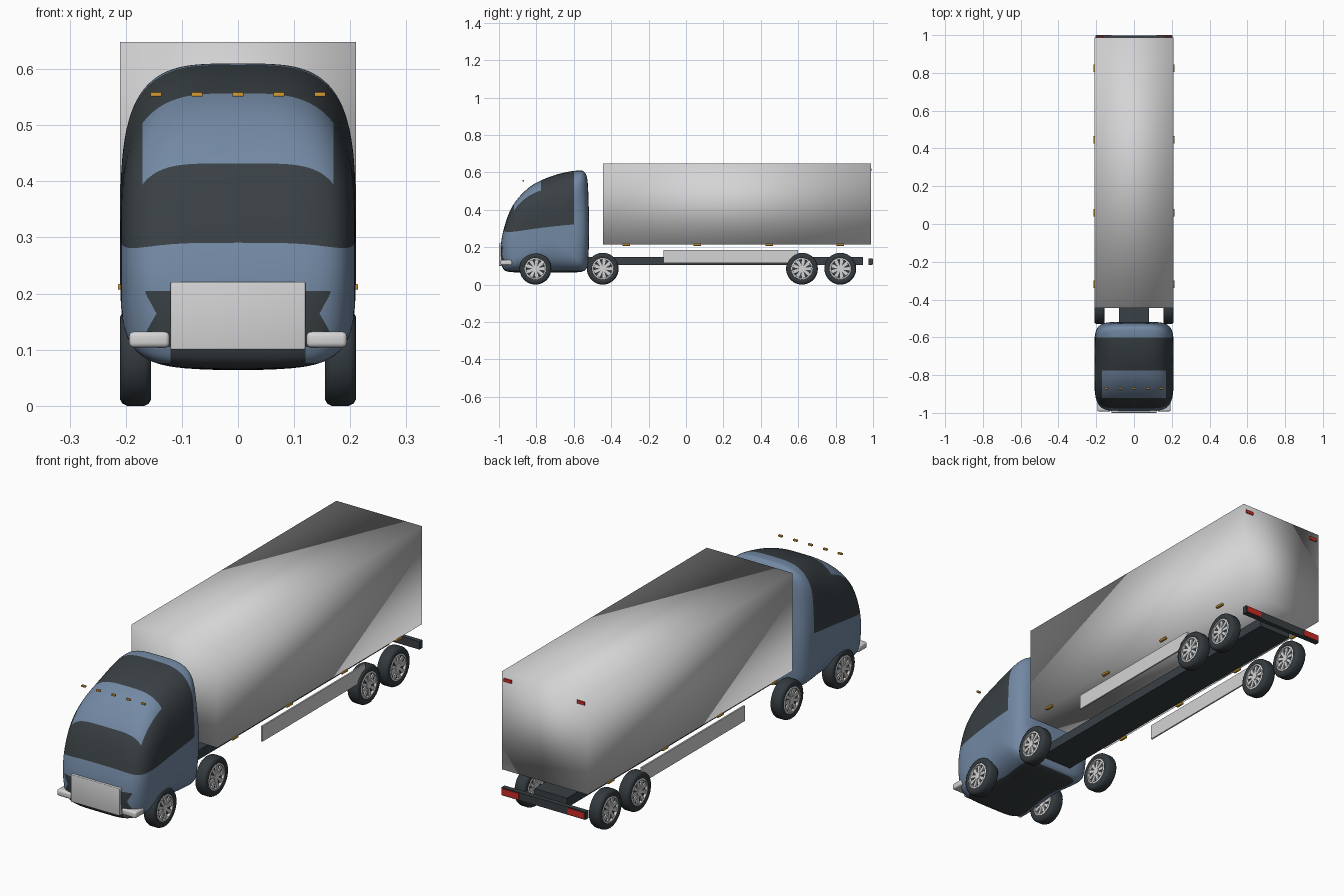
import bpy, bmesh, math
from mathutils import Vector, Matrix

if "Cube" in bpy.data.objects:
    bpy.data.objects.remove(bpy.data.objects["Cube"])


def make_mat(name, rgb):
    m = bpy.data.materials.new(name)
    m.diffuse_color = (*rgb, 1)
    m.use_nodes = True
    m.node_tree.nodes["Principled BSDF"].inputs["Base Color"].default_value = m.diffuse_color
    return m


BLUE = make_mat("steel blue paint", (0.17, 0.25, 0.37))
DARK = make_mat("dark glass and trim", (0.04, 0.05, 0.056))
TYRE = make_mat("tyre rubber", (0.033, 0.042, 0.048))
SILVER = make_mat("silver", (0.66, 0.66, 0.67))
ORANGE = make_mat("orange marker", (0.65, 0.32, 0.03))
RED = make_mat("red marker", (0.62, 0.025, 0.02))


def finish(name, bm, mats, angle=35):
    bmesh.ops.recalc_face_normals(bm, faces=bm.faces)
    me = bpy.data.meshes.new(name)
    bm.to_mesh(me)
    bm.free()
    for m in mats:
        me.materials.append(m)
    ob = bpy.data.objects.new(name, me)
    bpy.context.collection.objects.link(ob)
    bpy.ops.object.select_all(action='DESELECT')
    ob.select_set(True)
    bpy.context.view_layer.objects.active = ob
    if angle is None:
        bpy.ops.object.shade_smooth()
    elif angle > 0:
        bpy.ops.object.shade_smooth_by_angle(angle=math.radians(angle))
    return ob


def add_box(bm, lo, hi, bevel=0.0):
    lo, hi = Vector(lo), Vector(hi)
    mat = Matrix.Translation((lo + hi) / 2) @ Matrix.Diagonal((*(hi - lo), 1))
    vs = bmesh.ops.create_cube(bm, size=1, matrix=mat)["verts"]
    if bevel:
        es = list({e for v in vs for e in v.link_edges})
        bmesh.ops.bevel(bm, geom=es, offset=bevel, segments=3, affect='EDGES', profile=0.5)


def box(name, lo, hi, mat, bevel=0.0, angle=0):
    bm = bmesh.new()
    add_box(bm, lo, hi, bevel)
    return finish(name, bm, [mat], angle)


# ---------- cab: rounded body swept from a side profile ----------
profile = [(-0.72, 0.064), (-0.88, 0.065), (-0.95, 0.069), (-0.978, 0.085), (-0.989, 0.13),
           (-0.991, 0.19), (-0.985, 0.25), (-0.968, 0.32), (-0.945, 0.385), (-0.92, 0.432),
           (-0.88, 0.482), (-0.83, 0.526), (-0.775, 0.557), (-0.70, 0.586), (-0.63, 0.603),
           (-0.57, 0.61), (-0.543, 0.602), (-0.527, 0.56), (-0.521, 0.45), (-0.518, 0.30),
           (-0.521, 0.16), (-0.527, 0.10), (-0.545, 0.073), (-0.60, 0.065)]
CENTRE, HALF, STEPS, SUB = Vector((-0.72, 0.28)), 0.21, 48, 4


def smooth_loop(points, sub):
    pts, out = [Vector(p) for p in points], []
    for i in range(len(pts)):
        a, b, c, d = (pts[(i + k) % len(pts)] for k in (-1, 0, 1, 2))
        for j in range(sub):
            t = j / sub
            out.append(0.5 * (2 * b + (c - a) * t + (2 * a - 5 * b + 4 * c - d) * t * t
                              + (3 * b - a - 3 * c + d) * t ** 3))
    return out


def belt(x, y):
    t = min(1, max(0, (y + 0.985) / 0.385)) ** 0.5
    return 0.285 + 0.037 * t - 0.035 * min(1, abs(x) / HALF) ** 4 * (1 - t)


def grille_edge(z):
    return 0.145 + 0.02 * min(1, abs(z - 0.165) / 0.035)


def cut(bm, axis, offset, keep=lambda c: True):
    """Split faces along co[axis] == offset(co), by shearing, slicing and shearing back."""
    for v in bm.verts:
        v.co[axis] -= offset(v.co)
    faces = [f for f in bm.faces if keep(f.calc_center_median())]
    geom = faces + list({e for f in faces for e in f.edges}) + list({v for f in faces for v in f.verts})
    normal = Vector((0, 0, 0))
    normal[axis] = 1
    bmesh.ops.bisect_plane(bm, geom=geom, plane_co=(0, 0, 0), plane_no=normal, dist=1e-6)
    for v in bm.verts:
        v.co[axis] += offset(v.co)


bm = bmesh.new()
rows = []
for p in smooth_loop(profile, SUB):
    d = p - CENTRE
    n = 3.3 + 2.5 * (d.x / d.length) ** 2
    row = []
    for k in range(STEPS + 1):
        phi = math.pi * (k / STEPS - 0.5)
        s = math.copysign(abs(math.sin(phi)) ** (2 / n), phi)
        g = max(0, math.cos(phi)) ** (2 / n) if 0 < k < STEPS else 0
        q = CENTRE + d * g
        row.append(bm.verts.new((HALF * s, q.x, q.y)))
    rows.append(row)
for i, row in enumerate(rows):
    nxt = rows[(i + 1) % len(rows)]
    for k in range(STEPS):
        bm.faces.new((row[k], row[k + 1], nxt[k + 1], nxt[k]))
bmesh.ops.remove_doubles(bm, verts=bm.verts, dist=1e-5)

# colour borders
for y in (-0.6, -0.775, -0.92):
    cut(bm, 1, lambda c, y=y: y)
for x in (-0.17, 0.17):
    cut(bm, 0, lambda c, x=x: x, lambda c: c.z > 0.35)
cut(bm, 2, lambda c: belt(c.x, c.y))
cut(bm, 2, lambda c: 0.076)
for z in (0.105, 0.205):
    cut(bm, 2, lambda c, z=z: z, lambda c: c.y < -0.9)
for side in (-1, 1):
    cut(bm, 0, lambda c: side * grille_edge(c.z), lambda c: c.y < -0.9 and 0.1 < c.z < 0.21)
    cut(bm, 0, lambda c: side * 0.12, lambda c: c.y < -0.9 and c.z < 0.11)
for f in bm.faces:
    c = f.calc_center_median()
    glass = c.y < -0.6 and c.z > belt(c.x, c.y)
    visor = abs(c.x) < 0.17 and -0.92 < c.y < -0.775 and c.z > 0.36
    under = c.z < 0.076 or (c.y < -0.9 and c.z < 0.105 and abs(c.x) < 0.12)
    intake = c.y < -0.9 and 0.105 < c.z < 0.205 and abs(c.x) < grille_edge(c.z)
    f.material_index = int((glass and not visor) or under or intake)
finish("cab", bm, [BLUE, DARK], 50)

# ---------- cab fittings ----------
box("grille", (-0.12, -1.0, 0.1), (0.12, -0.96, 0.221), SILVER, 0.003, 30)
bm = bmesh.new()
for s in (-1, 1):
    a, b = sorted((s * 0.122, s * 0.194))
    add_box(bm, (a, -0.992, 0.104), (b, -0.93, 0.132), 0.008)
finish("headlights", bm, [SILVER], 40)
bm = bmesh.new()
for i in range(-2, 3):
    x = i * 0.073
    add_box(bm, (x - 0.01, -0.875, 0.551), (x + 0.01, -0.865, 0.559), 0.002)
finish("roof_lights", bm, [ORANGE])

# ---------- trailer and chassis ----------
box("trailer_box", (-0.21, -0.445, 0.215), (0.21, 0.988, 0.648), SILVER, 0, None)
box("chassis", (-0.08, -0.54, 0.106), (0.08, 0.945, 0.148), DARK)
box("rear_bumper", (-0.205, 0.976, 0.105), (0.205, 0.997, 0.14), DARK)
skirts, markers, tails = bmesh.new(), bmesh.new(), bmesh.new()
for s in (-1, 1):
    a, b = sorted((s * 0.197, s * 0.204))
    add_box(skirts, (a, -0.12, 0.116), (b, 0.6, 0.184))
    a, b = sorted((s * 0.203, s * 0.214))
    for y in (-0.32, 0.06, 0.445, 0.825):
        add_box(markers, (a, y - 0.02, 0.207), (b, y + 0.02, 0.217), 0.002)
    a, b = sorted((s * 0.12, s * 0.2))
    add_box(tails, (a, 0.99, 0.11), (b, 1.0, 0.136))
    a, b = sorted((s * 0.16, s * 0.198))
    add_box(tails, (a, 0.982, 0.608), (b, 0.992, 0.622))
finish("side_skirts", skirts, [SILVER], 0)
finish("side_markers", markers, [ORANGE])
finish("tail_lights", tails, [RED], 0)

# ---------- wheels ----------
# (offset along axle, radius, material): tyre, then silver rim lip, then dark dish
wheel_profile = [(0, 0.05, 0), (0.002, 0.058, 1), (0, 0.062, 0), (0, 0.074, 0), (0.004, 0.081, 0),
                 (0.012, 0.085, 0), (0.043, 0.085, 0), (0.051, 0.081, 0), (0.055, 0.074, 0),
                 (0.055, 0.062, 0), (0.053, 0.058, 1), (0.055, 0.05, 1), (0.045, 0.048, 2),
                 (0.045, 0.0, 2), (0.01, 0.0, 2), (0.01, 0.048, 1)]
SEG, SPOKES = 36, 9


def wheel(name, x0, y):
    bm = bmesh.new()
    rings = [[bm.verts.new((a, r * math.cos(2 * math.pi * k / SEG), r * math.sin(2 * math.pi * k / SEG)))
              for k in range(SEG)] for a, r, _ in wheel_profile]
    for i, (a, r, m) in enumerate(wheel_profile):
        ra, rb = rings[i], rings[(i + 1) % len(rings)]
        for k in range(SEG):
            f = bm.faces.new((ra[k], ra[(k + 1) % SEG], rb[(k + 1) % SEG], rb[k]))
            f.material_index = 1 if i in (0, 10, 11, 15) else (2 if i in (12, 13, 14) else 0)
    bmesh.ops.remove_doubles(bm, verts=bm.verts, dist=1e-6)
    old = set(bm.faces)
    # tapered spokes and hub, running through both sides of the dish
    for k in range(SPOKES):
        rot = Matrix.Rotation(2 * math.pi * k / SPOKES, 4, 'X')
        mat = rot @ Matrix.Translation((0.0275, 0.03, 0)) @ Matrix.Diagonal((0.047, 0.042, 0.014, 1))
        vs = bmesh.ops.create_cube(bm, size=1, matrix=mat)["verts"]
        inv = rot.inverted()
        for v in vs:
            p = inv @ v.co
            p.z *= 1.3 if p.y > 0.03 else 0.7
            v.co = rot @ p
    hub = Matrix.Translation((0.0275, 0, 0)) @ Matrix.Rotation(math.pi / 2, 4, 'Y')
    bmesh.ops.create_cone(bm, cap_ends=True, segments=18, radius1=0.016, radius2=0.016,
                          depth=0.051, matrix=hub)
    for f in bm.faces:
        if f not in old:
            f.material_index = 1
    bmesh.ops.translate(bm, verts=bm.verts, vec=(x0, y, 0.085))
    finish(name, bm, [TYRE, SILVER, DARK])


for label, y in (("front", -0.805), ("drive", -0.445), ("trailer_fore", 0.62), ("trailer_aft", 0.825)):
    wheel(label + "_wheel_right", 0.155, y)
    wheel(label + "_wheel_left", -0.21, y)
